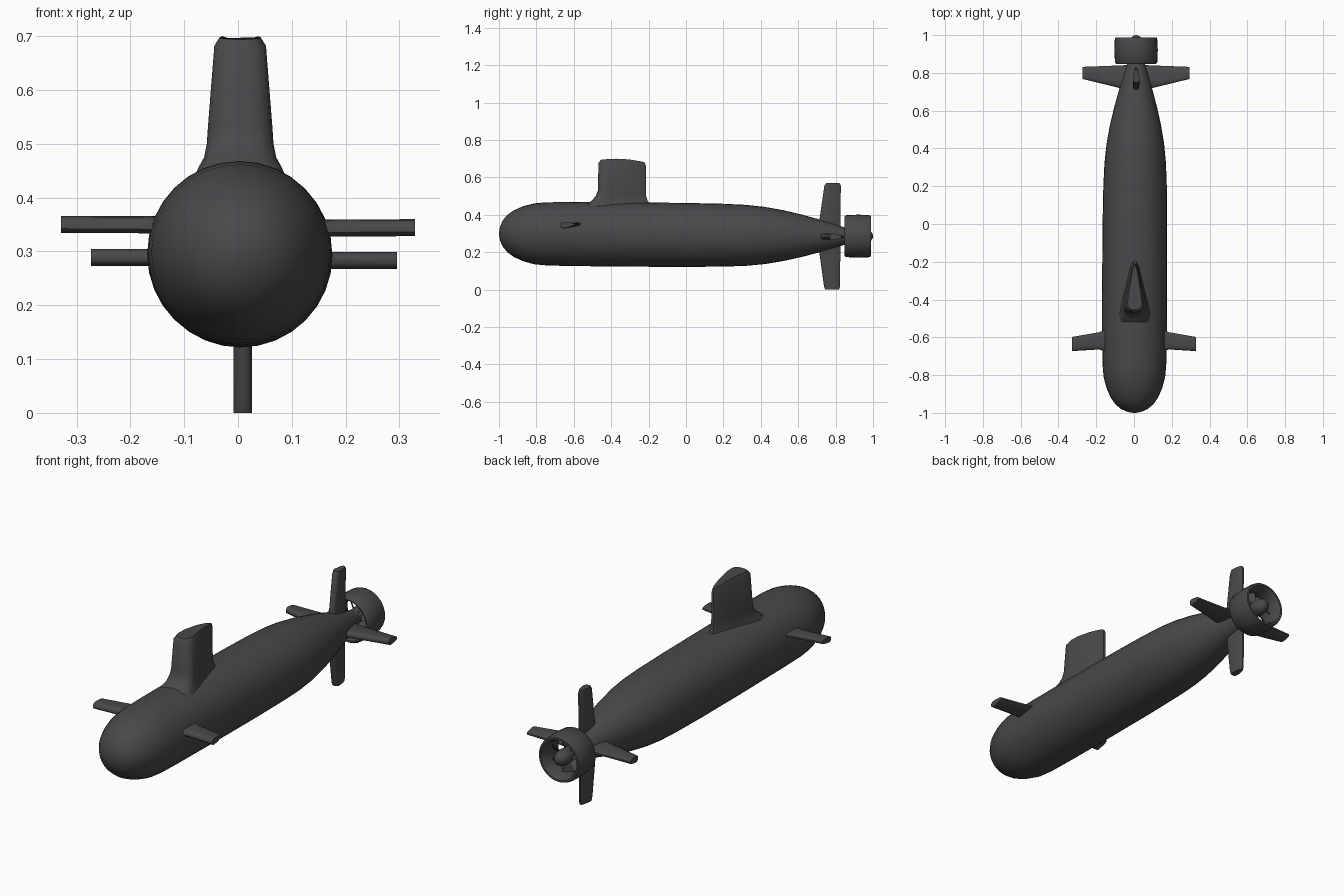
import bpy, bmesh, math
from mathutils import Vector

if "Cube" in bpy.data.objects:
    bpy.data.objects.remove(bpy.data.objects["Cube"])

grey = bpy.data.materials.new("dark_hull_grey")
grey.diffuse_color = (0.066, 0.066, 0.07, 1)
grey.use_nodes = True
grey.node_tree.nodes["Principled BSDF"].inputs["Base Color"].default_value = grey.diffuse_color


def loft(name, rings, caps=True, closed=False, angle=40):
    """Skin a list of equal-length point rings into a smooth mesh object."""
    bm = bmesh.new()
    vr = [[bm.verts.new(p) for p in r] for r in rings]
    n = len(vr[0])
    pairs = list(zip(vr, vr[1:])) + ([(vr[-1], vr[0])] if closed else [])
    for a, b in pairs:
        for i in range(n):
            j = (i + 1) % n
            bm.faces.new((a[i], a[j], b[j], b[i]))
    if caps and not closed:
        bm.faces.new(vr[0])
        bm.faces.new(vr[-1])
    bmesh.ops.recalc_face_normals(bm, faces=bm.faces)
    me = bpy.data.meshes.new(name)
    bm.to_mesh(me)
    bm.free()
    me.materials.append(grey)
    ob = bpy.data.objects.new(name, me)
    bpy.context.collection.objects.link(ob)
    bpy.ops.object.select_all(action='DESELECT')
    ob.select_set(True)
    bpy.context.view_layer.objects.active = ob
    bpy.ops.object.shade_smooth_by_angle(angle=math.radians(angle))
    return ob


def circle(y, r, cx, cz, n=32):
    return [(cx + r * math.cos(2 * math.pi * i / n), y,
             cz + r * math.sin(2 * math.pi * i / n)) for i in range(n)]


# Section across the chord: (position along chord, share of half thickness)
FOIL = [(0, .4), (.05, .75), (.15, 1), (.35, 1), (.65, .8), (.92, .5), (1, .25)]
SAIL = [(0, .25), (.02, .62), (.07, .92), (.15, 1), (.35, .87), (.65, .57), (.92, .3), (1, .12)]


def foil(pts, y0, y1, half):
    """Closed outline as (y, thickness offset) pairs."""
    out = [(y0 + t * (y1 - y0), w * half) for t, w in pts]
    return out + [(y, -w) for y, w in reversed(out)]


TX, TZ = 0.011, 0.286   # tail axis

# Hull: nose to tail (y, radius)
HULL = [(-1, .006), (-.995, .035), (-.98, .07), (-.955, .1), (-.92, .125),
        (-.87, .147), (-.81, .163), (-.74, .169), (-.6, .171), (-.3, .172),
        (0, .171), (.2, .168), (.32, .163), (.42, .153), (.52, .136),
        (.62, .113), (.72, .086), (.8, .062), (.86, .042), (.9, .034)]
rings = []
for y, r in HULL:
    k = (y + 1) / 1.9
    rings.append(circle(y, r, 0.002 + 0.009 * k * k, 0.30 - 0.014 * k))
loft("hull", rings)

# Sail, flared into the hull at its foot: (z, front y, rear y, half width)
rings = []
for z, y0, y1, h in [(.40, -.56, -.17, .10), (.455, -.535, -.19, .078),
                     (.475, -.505, -.205, .067), (.50, -.483, -.213, .062),
                     (.53, -.471, -.215, .06), (.685, -.468, -.215, .048),
                     (.70, -.455, -.222, .038)]:
    ring = []
    for y, w in foil(SAIL, y0, y1, h):
        drop = 0.022 * max(0, (y + .37) / .16) ** 2 + 0.008 * max(0, (-.37 - y) / .1) ** 2
        ring.append((0.004 + w, y, z - (drop if z > .6 else 0)))
    rings.append(ring)
loft("sail", rings, angle=45)


def fin(name, direction, cx, cz, stations, half, pitch=0.0):
    """Fin along a direction in the xz plane; stations are (distance, y0, y1)."""
    d = Vector((direction[0], 0, direction[1]))
    t = Vector((-direction[1], 0, direction[0]))
    rings = []
    for s, y0, y1 in stations:
        ring = []
        for y, w in foil(FOIL, y0, y1, half):
            p = Vector((cx, y, cz)) + d * s + t * w
            p.z += pitch * (y - (y0 + y1) / 2)
            ring.append(p)
        rings.append(ring)
    loft(name, rings)


# Bow planes and tail planes on both sides
for side, label in ((-1, "left"), (1, "right")):
    dz = -0.003 * side
    fin("bow_plane_" + label, (side, 0), 0, .349 + dz,
        [(.08, -.70, -.535), (.15, -.675, -.558), (.185, -.664, -.573), (.329, -.673, -.598)],
        .015, .1)
    fin("tail_plane_" + label, (side, 0), TX, .286 + dz,
        [(.02, .70, .845), (.07, .716, .84), (.284, .768, .832)], .016)

# Upper and lower rudders
fin("upper_rudder", (0, 1), TX, TZ,
    [(.02, .70, .83), (.08, .712, .825), (.27, .74, .828), (.284, .75, .82)], .017)
fin("lower_rudder", (0, -1), TX - .002, TZ,
    [(.02, .70, .83), (.08, .712, .825), (.27, .738, .824), (.286, .745, .818)], .017)

# Propulsor shroud, a closed ring section (y, radius)
SHROUD = [(.848, .105), (.856, .112), (.92, .115), (.975, .113), (.988, .109),
          (.988, .099), (.965, .088), (.91, .084), (.865, .092), (.85, .099)]
loft("propulsor_shroud", [circle(y, r, TX, TZ, 28) for y, r in SHROUD], closed=True)

# Propeller hub with rounded cap
HUB = [(.88, .03), (.90, .035), (.95, .038), (.972, .035), (.99, .024), (.998, .011), (1, .003)]
loft("propeller_hub", [circle(y, r, TX, TZ, 20) for y, r in HUB])

# Propeller blades, twisted, joining hub and shroud
for b in range(7):
    a = 2 * math.pi * b / 7 + .2
    rad = Vector((math.cos(a), 0, math.sin(a)))
    tan = Vector((-math.sin(a), 0, math.cos(a)))
    rings = []
    for r, tw, c in ((.025, .5, .02), (.055, .75, .025), (.087, 1.0, .028)):
        along = Vector((0, math.cos(tw), 0)) + tan * math.sin(tw)
        thick = Vector((0, -math.sin(tw), 0)) + tan * math.cos(tw)
        o = Vector((TX, .915, TZ)) + rad * r
        rings.append([o + along * c, o + thick * .003, o - along * c, o - thick * .003])
    loft("propeller_blade_%d" % (b + 1), rings)
